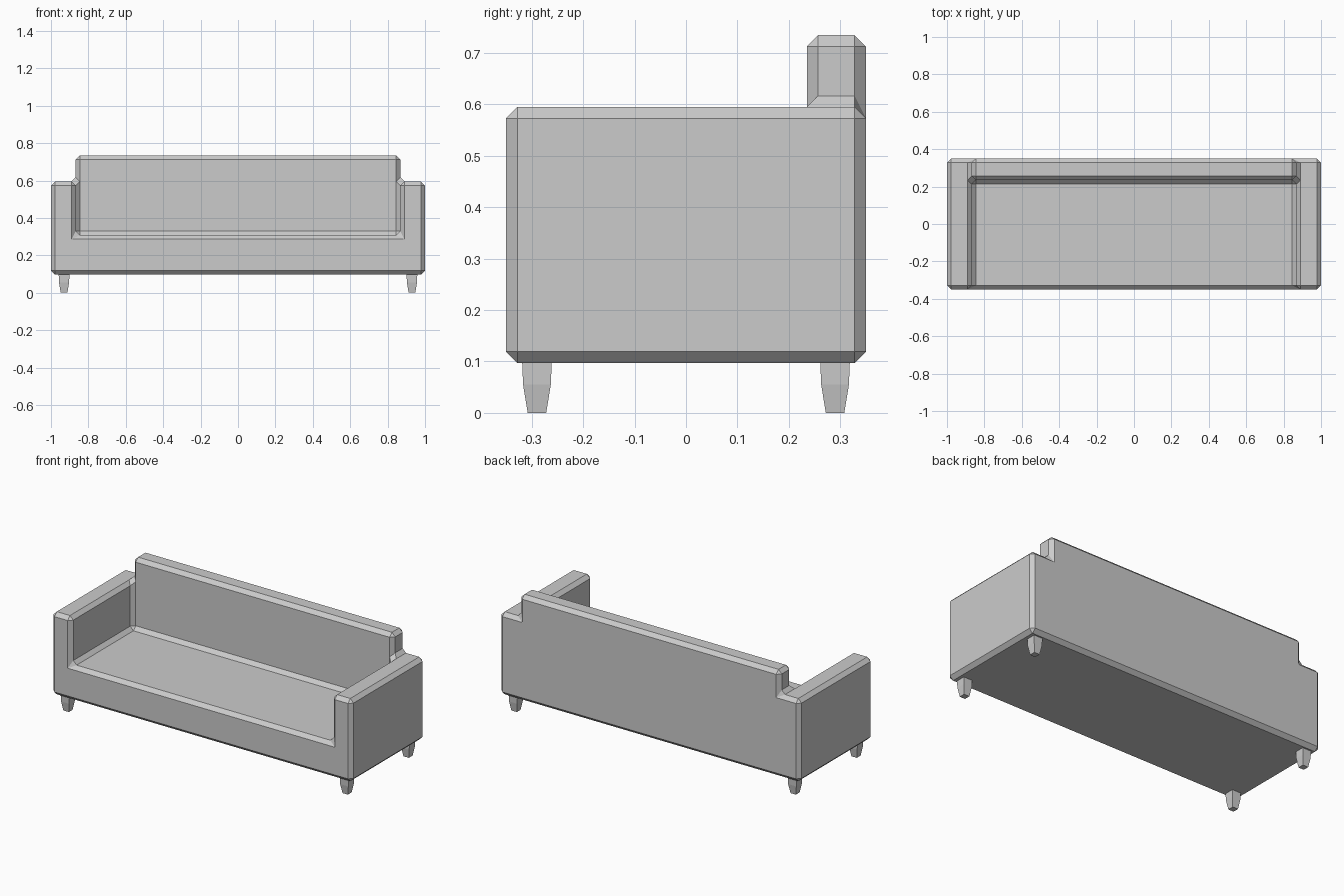
import bpy, bmesh, math

if "Cube" in bpy.data.objects:
    bpy.data.objects.remove(bpy.data.objects["Cube"])

def finish(bm, name):
    me = bpy.data.meshes.new(name)
    bmesh.ops.recalc_face_normals(bm, faces=bm.faces[:])
    bm.to_mesh(me)
    bm.free()
    ob = bpy.data.objects.new(name, me)
    bpy.context.collection.objects.link(ob)
    return ob

# Sofa body: one chamfered shell enclosing the filled cells of a coarse grid
xs = [-1, -0.868, 0.868, 1]
ys = [-0.35, 0.235, 0.35]
zs = [0.097, 0.308, 0.595, 0.735]

def filled(c):
    i, j, k = c
    if not (0 <= i < 3 and 0 <= j < 2 and 0 <= k < 3):
        return False
    base = k == 0
    arm = k == 1 and i != 1
    back = i == 1 and j == 1
    return base or arm or back

bm = bmesh.new()
verts = {}

def vert(c):
    if c not in verts:
        verts[c] = bm.verts.new((xs[c[0]], ys[c[1]], zs[c[2]]))
    return verts[c]

for cell in [(i, j, k) for i in range(3) for j in range(2) for k in range(3)]:
    if not filled(cell):
        continue
    for axis in range(3):
        for side in (0, 1):
            near = list(cell)
            near[axis] += 2 * side - 1
            if filled(tuple(near)):
                continue
            quad = []
            for u, v in ((0, 0), (1, 0), (1, 1), (0, 1)):
                c = list(cell)
                c[axis] += side
                c[(axis + 1) % 3] += u
                c[(axis + 2) % 3] += v
                quad.append(vert(tuple(c)))
            bm.faces.new(quad if side else quad[::-1])

bmesh.ops.dissolve_limit(bm, angle_limit=math.radians(5), verts=bm.verts[:], edges=bm.edges[:])
sharp = [e for e in bm.edges if e.calc_face_angle(0) > 0.5]
bmesh.ops.bevel(bm, geom=sharp, offset=0.022, offset_type='OFFSET', segments=1,
                affect='EDGES', clamp_overlap=True)
finish(bm, "sofa_body")

# Tapered square legs
def leg(name, x, y):
    bm = bmesh.new()
    rings = []
    for z, r in ((0, 0.018), (0.055, 0.027), (0.105, 0.029)):
        rings.append([bm.verts.new((x + r * a, y + r * b, z))
                      for a, b in ((-1, -1), (1, -1), (1, 1), (-1, 1))])
    for lo, hi in zip(rings, rings[1:]):
        for i in range(4):
            j = (i + 1) % 4
            bm.faces.new((lo[i], lo[j], hi[j], hi[i]))
    bm.faces.new(rings[0][::-1])
    bm.faces.new(rings[-1])
    finish(bm, name)

for sx, side in ((-1, "left"), (1, "right")):
    for sy, end in ((-1, "front"), (1, "back")):
        leg(f"{end}_{side}_leg", sx * 0.93, sy * 0.29)
